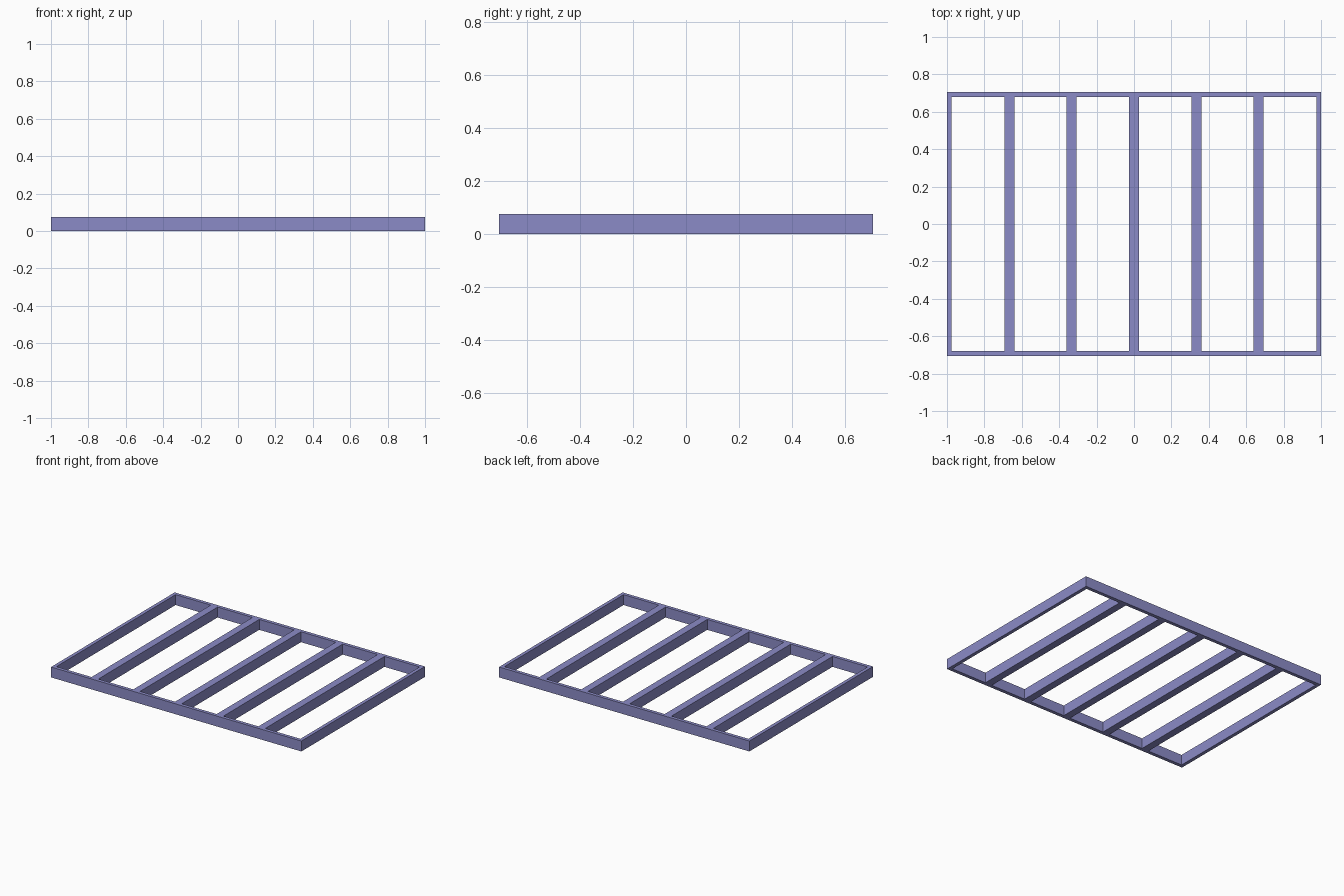
import bpy

if "Cube" in bpy.data.objects:
    bpy.data.objects.remove(bpy.data.objects["Cube"])

W, D, H = 2.0, 1.41, 0.075      # overall size
RAIL = 0.025                    # outer rail thickness
SLAT = 0.054                    # cross slat width

mat = bpy.data.materials.new("violet_blue")
mat.diffuse_color = (0.26, 0.26, 0.57, 1)
mat.use_nodes = True
mat.node_tree.nodes["Principled BSDF"].inputs["Base Color"].default_value = mat.diffuse_color


def board(name, x, y, sx, sy):
    """Upright board standing on the ground, centred at x, y."""
    bpy.ops.mesh.primitive_cube_add(size=1, location=(x, y, H / 2))
    ob = bpy.context.object
    ob.name = name
    ob.scale = (sx, sy, H)
    bpy.ops.object.transform_apply(location=False, rotation=False, scale=True)
    ob.data.materials.append(mat)


inner = D - 2 * RAIL

# Long front and back rails
board("front_rail", 0, -(D - RAIL) / 2, W, RAIL)
board("back_rail", 0, (D - RAIL) / 2, W, RAIL)

# Short end rails between them
board("left_rail", -(W - RAIL) / 2, 0, RAIL, inner)
board("right_rail", (W - RAIL) / 2, 0, RAIL, inner)

# Five evenly spaced cross slats, flush with the rails
for i in range(-2, 3):
    board(f"cross_slat_{i + 3}", i / 3, 0, SLAT, inner)
